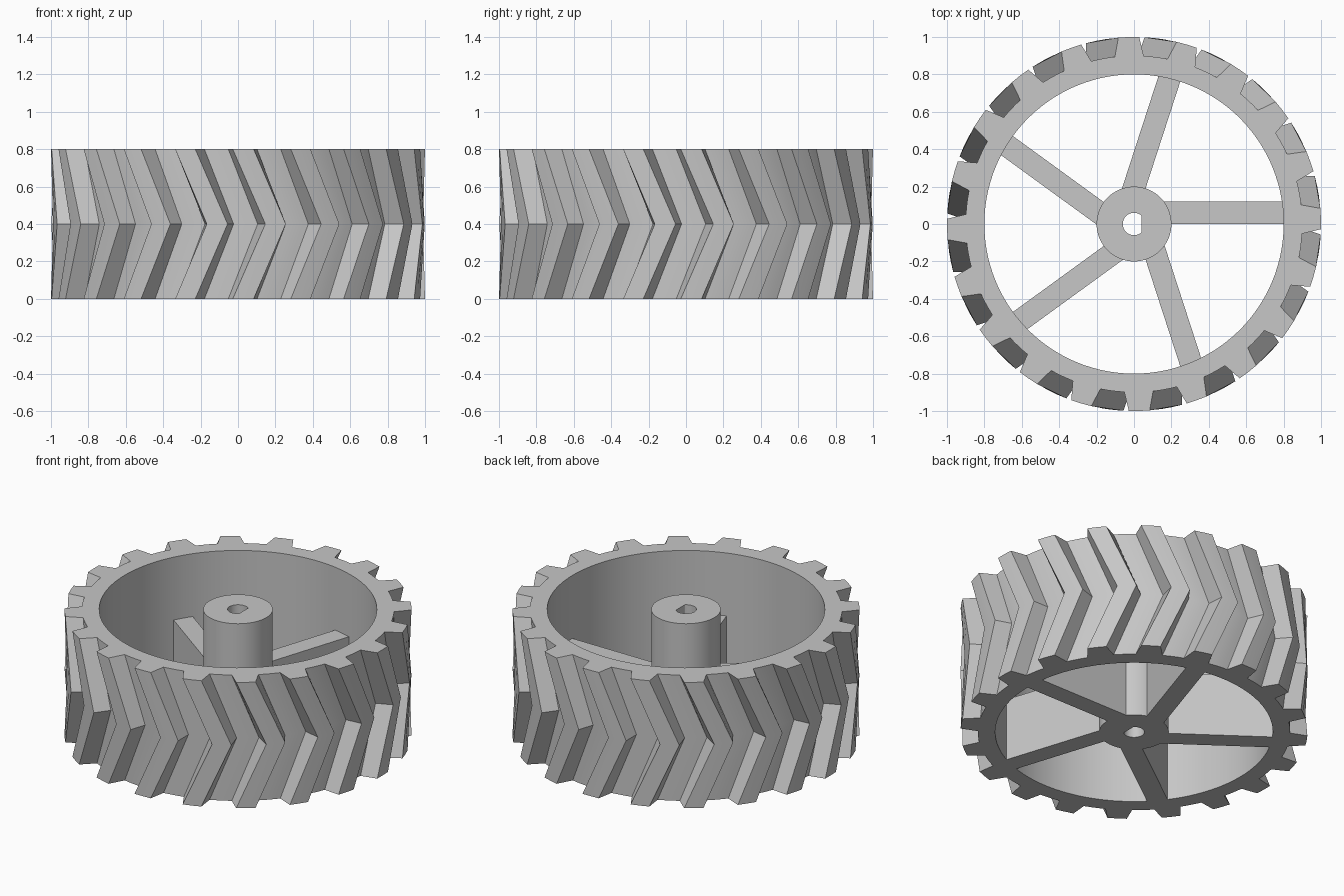
import bpy
import bmesh
from math import sin, cos, radians, tau
from mathutils import Matrix, Vector

cube = bpy.data.objects.get("Cube")
if cube:
    bpy.data.objects.remove(cube, do_unlink=True)

HEIGHT = 0.8
MID = HEIGHT / 2
TEETH = 20
TWIST = 10          # degrees the tread leans from its edge to its middle
TOOTH_CENTRE = 1.6  # degrees
SPOKES = 5

grey = bpy.data.materials.new("plain_grey")
grey.use_nodes = True
colour = (0.57, 0.57, 0.57, 1)
grey.diffuse_color = colour
grey.node_tree.nodes["Principled BSDF"].inputs["Base Color"].default_value = colour


def finish(name, bm):
    """Turn a bmesh into a shaded grey object."""
    bmesh.ops.recalc_face_normals(bm, faces=bm.faces)
    mesh = bpy.data.meshes.new(name)
    bm.to_mesh(mesh)
    bm.free()
    mesh.materials.append(grey)
    obj = bpy.data.objects.new(name, mesh)
    bpy.context.collection.objects.link(obj)
    bpy.ops.object.select_all(action="DESELECT")
    obj.select_set(True)
    bpy.context.view_layer.objects.active = obj
    bpy.ops.object.shade_smooth_by_angle(angle=radians(15))
    return obj


def bridged_ring(name, loops):
    """Join loops of equal length into a closed, hollow solid."""
    bm = bmesh.new()
    rings = [[bm.verts.new(p) for p in loop] for loop in loops]
    count = len(rings[0])
    for k, ring in enumerate(rings):
        following = rings[(k + 1) % len(rings)]
        for i in range(count):
            j = (i + 1) % count
            bm.faces.new((ring[i], ring[j], following[j], following[i]))
    return finish(name, bm)


def polar(radius, degrees, z):
    a = radians(degrees)
    return (radius * cos(a), radius * sin(a), z)


# Tyre: one tooth and one gap, repeated round the rim and twisted into chevrons
tooth = [(-4.9, 0.9), (-3.2, 1), (0, 1), (3.2, 1), (4.9, 0.9),
         (7, 0.9), (9, 0.9), (11, 0.9)]
outline = [(TOOTH_CENTRE + t * 360 / TEETH + a, r)
           for t in range(TEETH) for a, r in tooth]


def tread(z, turn):
    return [polar(r, a + turn, z) for a, r in outline]


def inner_wall(z):
    return [polar(0.8, a, z) for a, r in outline]


bridged_ring("tyre", [tread(0, 0), tread(MID, TWIST), tread(HEIGHT, 0),
                      inner_wall(HEIGHT), inner_wall(0)])

# Hub with a D-shaped bore
SIDES = 72


def hub_loop(radius, z, flat):
    angles = [tau * i / SIDES for i in range(SIDES)]
    return [(min(radius * cos(a), flat), radius * sin(a), z) for a in angles]


bridged_ring("hub", [hub_loop(0.2, 0, 1), hub_loop(0.2, HEIGHT, 1),
                     hub_loop(0.06, HEIGHT, 0.04), hub_loop(0.06, 0, 0.04)])

# Spokes: half-height bars set to one side of the radius
size = Vector((0.69, 0.12, MID))
for i in range(SPOKES):
    bm = bmesh.new()
    place = (Matrix.Rotation(tau * i / SPOKES, 4, "Z")
             @ Matrix.Translation((0.12 + size.x / 2, size.y / 2, size.z / 2))
             @ Matrix.Diagonal(size).to_4x4())
    bmesh.ops.create_cube(bm, size=1, matrix=place)
    finish(f"spoke_{i + 1}", bm)
